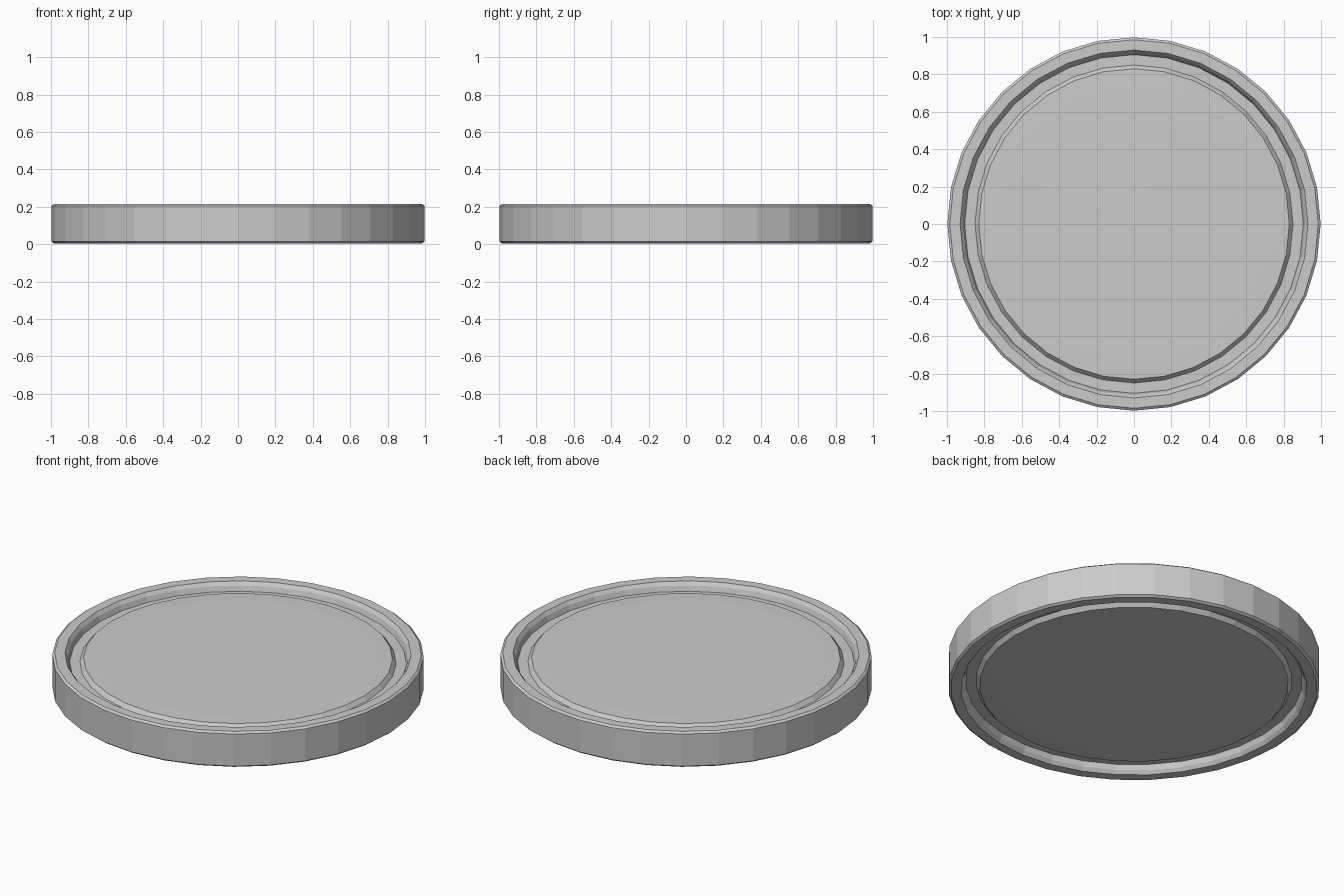
import bpy, bmesh, math

if "Cube" in bpy.data.objects:
    bpy.data.objects.remove(bpy.data.objects["Cube"])

SEG = 32


def lathe(name, profile, closed):
    """Spin an (r, z) profile about z; r = 0 points become poles."""
    bm = bmesh.new()
    rings = []
    for r, z in profile:
        if r == 0:
            rings.append([bm.verts.new((0, 0, z))] * SEG)
        else:
            rings.append([bm.verts.new((r * math.cos(math.tau * i / SEG),
                                        r * math.sin(math.tau * i / SEG), z)) for i in range(SEG)])
    pairs = list(zip(rings, rings[1:]))
    if closed:
        pairs.append((rings[-1], rings[0]))
    for a, b in pairs:
        for i in range(SEG):
            j = (i + 1) % SEG
            bm.faces.new(list(dict.fromkeys((a[i], a[j], b[j], b[i]))))
    bmesh.ops.recalc_face_normals(bm, faces=bm.faces)
    me = bpy.data.meshes.new(name)
    bm.to_mesh(me)
    bm.free()
    ob = bpy.data.objects.new(name, me)
    bpy.context.collection.objects.link(ob)
    return ob


MID = 0.11

# One-piece disc: upper half profile from the centre out, mirrored below
upper = [(0, 0.083), (0.74, 0.081), (0.83, 0.079),   # gently domed raised panel
         (0.85, 0.055), (0.905, 0.055),              # groove floor
         (0.915, 0.085), (0.93, 0.105),              # inner rim wall
         (0.985, 0.105), (0.998, 0.095)]             # rim top and bevel
profile = [(r, MID + h) for r, h in upper] + [(r, MID - h) for r, h in reversed(upper)]
lathe("coaster_disc", profile, False)
